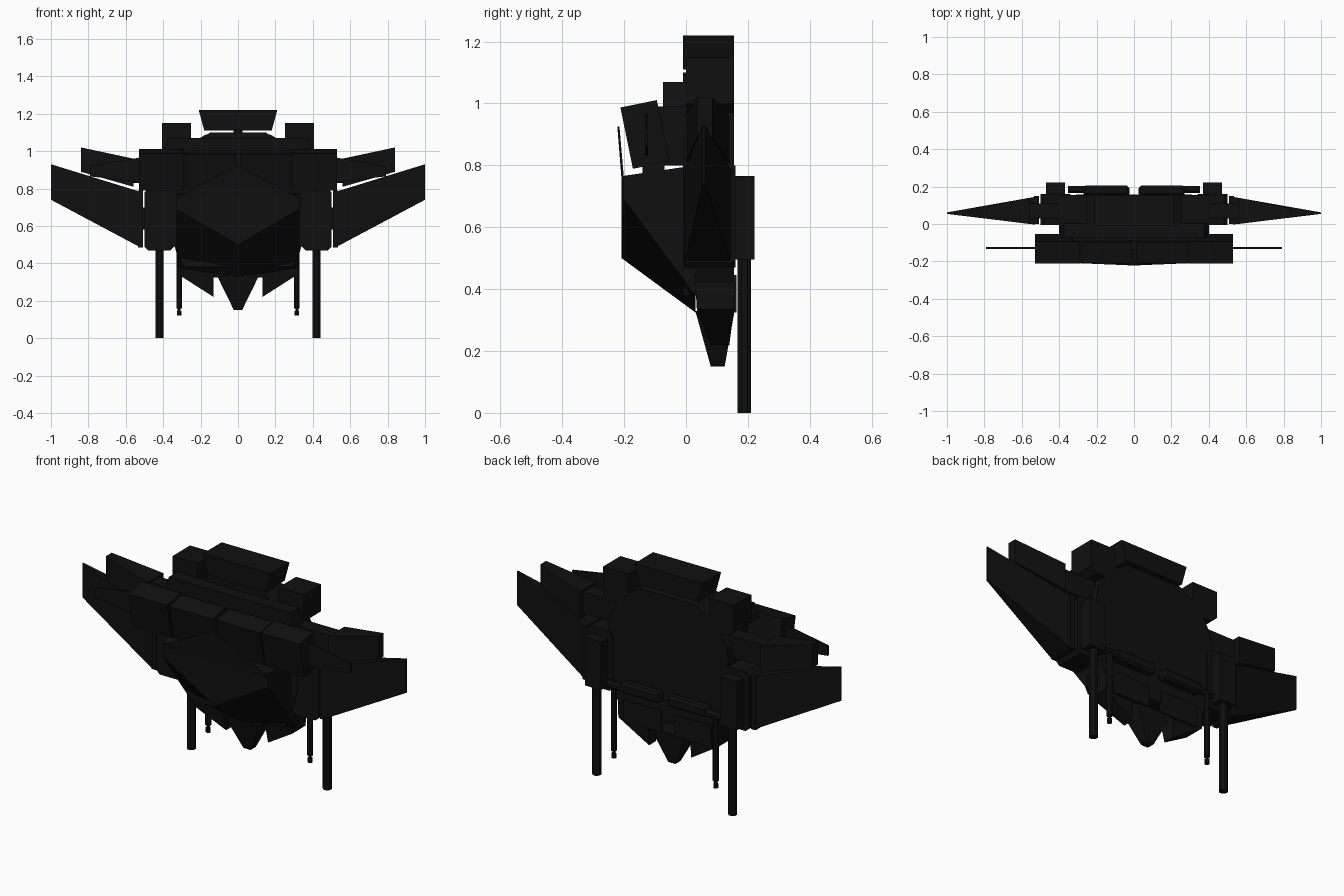
import bpy, bmesh, math
from mathutils import Matrix, Vector

if "Cube" in bpy.data.objects:
    bpy.data.objects.remove(bpy.data.objects["Cube"])

black = bpy.data.materials.new("dark_metal")
black.diffuse_color = (0.005, 0.005, 0.005, 1)
black.use_nodes = True
black.node_tree.nodes["Principled BSDF"].inputs["Base Color"].default_value = black.diffuse_color


def finish(name, bm, bevel=0.0):
    bmesh.ops.recalc_face_normals(bm, faces=bm.faces)
    me = bpy.data.meshes.new(name)
    bm.to_mesh(me)
    bm.free()
    me.materials.append(black)
    ob = bpy.data.objects.new(name, me)
    bpy.context.collection.objects.link(ob)
    if bevel:
        m = ob.modifiers.new("bevel", 'BEVEL')
        m.width, m.segments = bevel, 1
    return ob


def mirror(ob):
    ob.modifiers.new("mirror", 'MIRROR')
    return ob


def loft(name, a, b, bevel=0.0):
    """Solid between two matching 3D outlines."""
    bm = bmesh.new()
    va, vb = [bm.verts.new(p) for p in a], [bm.verts.new(p) for p in b]
    n = len(a)
    bm.faces.new(va)
    bm.faces.new(vb[::-1])
    for i in range(n):
        bm.faces.new((va[i], va[(i + 1) % n], vb[(i + 1) % n], vb[i]))
    return finish(name, bm, bevel)


def prism(name, pts, y0, y1, bevel=0.0):
    """Front outline (x, z) extruded along y."""
    return loft(name, [(x, y0, z) for x, z in pts], [(x, y1, z) for x, z in pts], bevel)


def rect(y0, y1, z0, z1, x):
    return [(x, y0, z0), (x, y1, z0), (x, y1, z1), (x, y0, z1)]


def box(name, x, y, z, bevel=0.0):
    return loft(name, rect(*y, *z, x[0]), rect(*y, *z, x[1]), bevel)


def rod(name, p, q, r, sides=8):
    p, q = Vector(p), Vector(q)
    d = q - p
    bm = bmesh.new()
    rot = d.to_track_quat('Z', 'Y').to_matrix().to_4x4()
    spin = Matrix.Rotation(math.pi / sides, 4, 'Z')
    bmesh.ops.create_cone(bm, cap_ends=True, segments=sides, radius1=r, radius2=r,
                          depth=d.length, matrix=Matrix.Translation((p + q) / 2) @ rot @ spin)
    return finish(name, bm)


def sym(pts):
    return pts + [(-x, z) for x, z in reversed(pts)]


# main rounded torso
prism("torso", sym([(.29, .38), (.33, .46), (.37, .6), (.38, .76), (.36, .9),
                    (.29, 1.02), (.17, 1.09)]), -.01, .155)

# head block, neck and upper bar
prism("head_block", sym([(.18, 1.11), (.21, 1.22)]), -.01, .155)
box("neck", (-.025, .025), (.03, .12), (1.07, 1.12))
prism("upper_bar", sym([(.40, .99), (.375, 1.07), (.2, 1.07)]), -.075, .0)
prism("collar", sym([(.2, 1.06), (.15, 1.1)]), -.01, .12)
mirror(prism("shoulder_block", [(.27, .97), (.37, .97), (.405, 1.0), (.405, 1.15),
                                (.25, 1.15), (.25, 1.0)], .0, .155))

# wedge shaped front hull with a raised pointed plate
loft("front_hull",
     [(-.33, -.2, .69), (0, -.208, .5), (.33, -.2, .69), (.33, -.2, .765), (0, -.208, .765), (-.33, -.2, .765)],
     [(-.33, .03, .38), (0, .03, .325), (.33, .03, .38), (.33, .03, .8), (0, .03, .8), (-.33, .03, .8)])
loft("front_plate",
     [(-.33, -.208, .75), (.33, -.208, .75), (0, -.222, .925)],
     [(-.33, -.2, .75), (.33, -.2, .75), (0, -.215, .925)])

# tilted pods above the hull
tilt = Matrix.Translation((-0.0, -.133, .9)) @ Matrix.Rotation(math.radians(11.5), 4, 'X')
for name, x, hy, hz in (("outer_pod", (.29, .53), .06, .101), ("inner_pod", (.01, .28), .057, .095)):
    pod = box(name, x, (-hy, hy), (-hz, hz))
    pod.data.transform(tilt)
    mirror(pod)
box("pod_mount", (-.33, .33), (-.14, -.07), (.76, .82))
box("pod_bridge", (-.33, .33), (-.09, .0), (.8, .99))

# thin pod fins
mirror(prism("pod_fin", [(.5, .83), (.79, .865), (.79, .92), (.5, .97)], -.133, -.123))

# side joints with tapering wings
side = [(.36, .47), (.48, .47), (.5, .49), (.5, .78), (.48, .8), (.36, .8), (.34, .78), (.34, .49)]
mirror(prism("side_joint", side, -.005, .16))
mirror(box("wing_axle", (.48, .55), (.04, .11), (.58, .7)))
mirror(box("wing_root", (.508, .535), (.0, .15), (.485, .79)))
mirror(loft("lower_wing", rect(-.003, .145, .49, .785, .53), rect(.054, .062, .74, .93, 1.0)))
mirror(loft("upper_wing", rect(.0, .14, .81, .96, .56), rect(.035, .085, .89, 1.02, .84)))
mirror(box("upper_wing_arm", (.34, .57), (.03, .11), (.83, .95)))

# lower body: central spike and two side wedges
loft("lower_spike",
     [(-.11, .03, .33), (.11, .03, .33), (.11, .157, .33), (-.11, .157, .33)],
     [(-.022, .08, .15), (.022, .08, .15), (.022, .125, .15), (-.022, .125, .15)])
mirror(loft("lower_wedge",
            [(.13, .03, .42), (.31, .03, .42), (.31, .157, .42), (.13, .157, .42)],
            [(.13, .08, .22), (.31, .035, .335), (.31, .155, .335), (.13, .14, .22)]))
mirror(box("lower_back_panel", (.04, .27), (.15, .164), (.325, .445)))

# rear leg blocks and posts
mirror(box("leg_block", (.37, .47), (.14, .222), (.495, .765)))
mirror(rod("leg_post", (.42, .188, 0), (.42, .188, .51), .0235))

# rear cross tubes with thin hanging rods
mirror(box("rear_box", (.025, .27), (.15, .205), (.5, .56), .012))
mirror(rod("rear_tube", (.26, .185, .525), (.352, .185, .525), .021))
mirror(rod("hanging_rod", (.315, .187, .16), (.315, .187, .52), .016))
mirror(rod("rod_pin", (.315, .187, .13), (.315, .187, .17), .008))
mirror(rod("rod_tip", (.315, .187, .12), (.315, .187, .145), .013))
